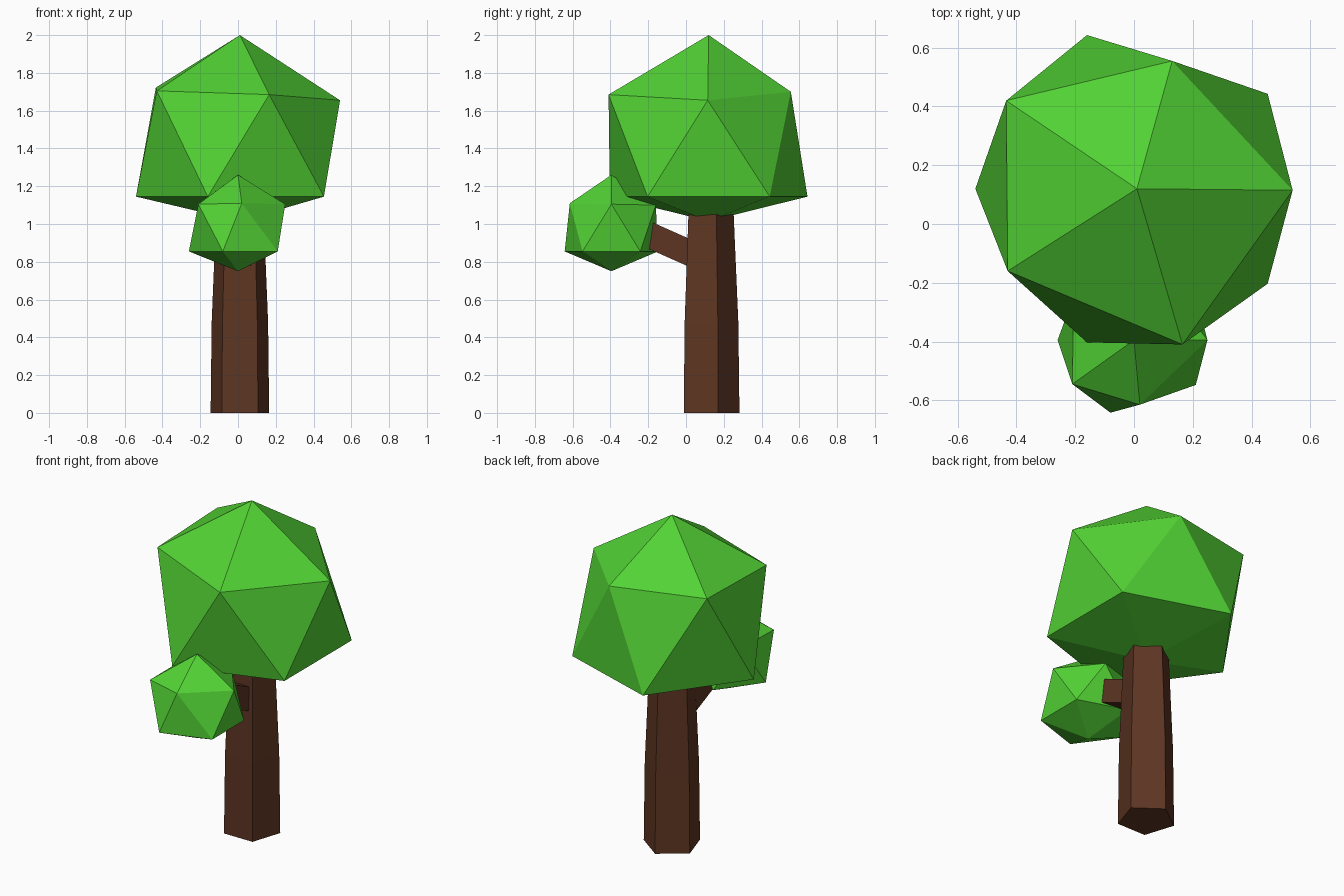
import bpy
from math import cos, sin, pi, radians, hypot

if "Cube" in bpy.data.objects:
    bpy.data.objects.remove(bpy.data.objects["Cube"])


def material(name, rgb):
    m = bpy.data.materials.new(name)
    m.diffuse_color = (*rgb, 1)
    m.use_nodes = True
    m.node_tree.nodes["Principled BSDF"].inputs["Base Color"].default_value = m.diffuse_color
    return m


GREEN = material("leaf_green", (0.085, 0.65, 0.035))
BROWN = material("bark_brown", (0.11, 0.036, 0.016))


def mesh_object(name, verts, faces, mat):
    me = bpy.data.meshes.new(name)
    me.from_pydata(verts, [], faces)
    me.materials.append(mat)
    ob = bpy.data.objects.new(name, me)
    bpy.context.collection.objects.link(ob)
    return ob


def ring(cx, cy, z, r, start):
    return [(cx + r * cos(start + k * 2 * pi / 5),
             cy + r * sin(start + k * 2 * pi / 5), z) for k in range(5)]


def crown(name, cx, cy, top, low_z, bottom, radius, upper):
    """Twenty-sided crown: irregular upper ring, regular lower ring, flattened base."""
    verts = [(cx, cy, top), *upper, *ring(cx, cy, low_z, radius, pi / 5), (cx, cy, bottom)]
    faces = []
    for k in range(5):
        n = (k + 1) % 5
        faces += [(0, 1 + k, 1 + n), (1 + k, 6 + k, 1 + n),
                  (6 + k, 6 + n, 1 + n), (11, 6 + n, 6 + k)]
    mesh_object(name, verts, faces, GREEN)


# Main crown
crown("main_crown", 0.01, 0.12, 2.0, 1.145, 1.015, 0.55,
      [(0.54, 0.115, 1.655), (0.13, 0.555, 1.70), (-0.435, 0.42, 1.722),
       (-0.43, -0.16, 1.705), (0.165, -0.41, 1.685)])

# Small crown on the side branch
crown("small_crown", 0.0, -0.395, 1.26, 0.855, 0.75, 0.26,
      [(0.25, -0.395, 1.105), (0.07, -0.16, 1.10), (-0.205, -0.245, 1.11),
       (-0.21, -0.545, 1.105), (0.02, -0.615, 1.11)])

# Five-sided tapering trunk
levels = [(0, 0.163), (0.48, 0.157), (1.06, 0.132)]
verts = [v for z, r in levels for v in ring(0.01, 0.12, z, r, pi / 2)]
faces = [(4, 3, 2, 1, 0), (10, 11, 12, 13, 14)]
for i in (0, 5):
    faces += [(i + k, i + (k + 1) % 5, i + 5 + (k + 1) % 5, i + 5 + k) for k in range(5)]
mesh_object("trunk", verts, faces, BROWN)

# Square branch sloping up from the trunk into the small crown
w, tilt = 0.068, radians(24)
start, end = (0.07, 0.824), (-0.24, 0.962)
verts = []
for y, z in (start, end):
    for sx, sn in ((-1, -1), (1, -1), (1, 1), (-1, 1)):
        verts.append((sx * w, y + sn * w * sin(tilt), z + sn * w * cos(tilt)))
faces = [(3, 2, 1, 0), (4, 5, 6, 7)]
faces += [(k, (k + 1) % 4, 4 + (k + 1) % 4, 4 + k) for k in range(4)]
branch = mesh_object("branch", verts, faces, BROWN)
branch.data.flip_normals() if branch.data.polygons[0].normal.y < 0 else None
